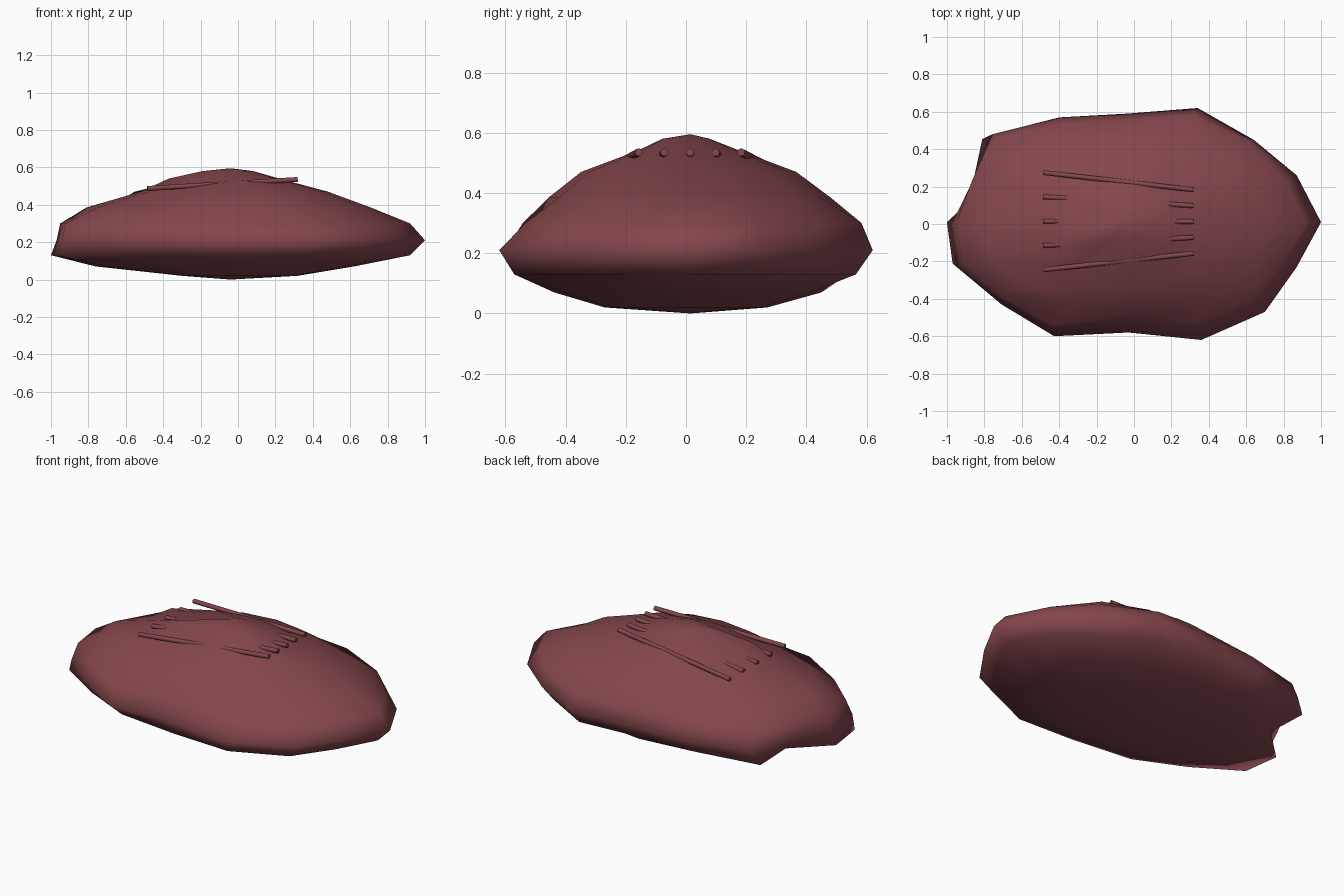
import bpy, bmesh
from math import cos, sin, pi
from mathutils import Vector

cube = bpy.data.objects.get("Cube")
if cube:
    bpy.data.objects.remove(cube, do_unlink=True)

maroon = bpy.data.materials.new("dusty maroon")
maroon.use_nodes = True
colour = (0.23, 0.062, 0.073, 1)
maroon.diffuse_color = colour
maroon.node_tree.nodes["Principled BSDF"].inputs["Base Color"].default_value = colour


def add_object(name, bm):
    bmesh.ops.recalc_face_normals(bm, faces=bm.faces)
    for face in bm.faces:
        face.smooth = True
    mesh = bpy.data.meshes.new(name)
    bm.to_mesh(mesh)
    bm.free()
    mesh.materials.append(maroon)
    obj = bpy.data.objects.new(name, mesh)
    bpy.context.collection.objects.link(obj)
    return obj


# Lumpy body: irregular outline at the rim, rounder towards crown and base
rim = [(1, .01), (.87, .26), (.64, .45), (.34, .62), (-.04, .59), (-.41, .57),
       (-.78, .48), (-.91, .25), (-1, .01), (-.97, -.23), (-.73, -.43),
       (-.44, -.6), (-.03, -.58), (.36, -.62), (.7, -.47), (.87, -.23)]
n = len(rim)
oval = [(cos(2 * pi * i / n), .6 * sin(2 * pi * i / n)) for i in range(n)]
# outline, height, then reach towards +x, -x, +y and -y
rings = [(oval, .02, .32, .30, .45, .45),
         (oval, .07, .62, .76, .75, .73),
         (rim, .13, .92, 1.0, .91, .92),
         (rim, .21, 1.0, .97, 1.0, 1.0),
         (rim, .30, .92, .95, .94, .86),
         (oval, .385, .71, .81, .80, .76),
         (oval, .47, .48, .52, .61, .58),
         (oval, .54, .22, .27, .30, .27),
         (oval, .58, .08, .12, .13, .13)]
# single lumps and dents: (ring, corner) -> growth
lumps = {(8, 9): 1.7, (7, 9): 1.48, (6, 7): 1.15, (5, 7): .92,
         (1, 7): .93, (2, 7): .88, (3, 7): .97, (2, 6): 1.04,
         (2, 10): .96, (2, 11): .93, (2, 12): 1.04,
         (4, 10): 1.03, (4, 11): 1.05, (4, 2): 1.04, (5, 2): 1.05}

bm = bmesh.new()
loops = []
for r, (outline, z, right, left, back, front) in enumerate(rings):
    loop = []
    for i, (x, y) in enumerate(outline):
        grow = lumps.get((r, i), 1)
        loop.append(bm.verts.new((x * grow * (right if x > 0 else left),
                                  y * grow * (back if y > 0 else front), z)))
    loops.append(loop)
for low, high in zip(loops, loops[1:]):
    for i in range(n):
        j = (i + 1) % n
        bm.faces.new((low[i], low[j], high[j], high[i]))
for loop, z in ((loops[0], .0), (loops[-1], .595)):
    pole = bm.verts.new((-.04, .015, z))
    for i in range(n):
        bm.faces.new((loop[i], loop[(i + 1) % n], pole))
add_object("body", bm)

# Five fanned rods, partly sunk into the top
for k in range(5):
    start = Vector((-.485, -.245 + .13 * k, .487))
    end = Vector((.318, -.157 + .085 * k, .535))
    axis = end - start
    bm = bmesh.new()
    bmesh.ops.create_cone(bm, cap_ends=True, segments=12, radius1=.013,
                          radius2=.013, depth=axis.length)
    bmesh.ops.rotate(bm, verts=bm.verts,
                     matrix=axis.to_track_quat("Z", "Y").to_matrix())
    bmesh.ops.translate(bm, verts=bm.verts, vec=(start + end) / 2)
    rod = add_object(f"rod_{k + 1}", bm)
    bpy.ops.object.select_all(action="DESELECT")
    bpy.context.view_layer.objects.active = rod
    rod.select_set(True)
    bpy.ops.object.shade_smooth_by_angle(angle=.7)
